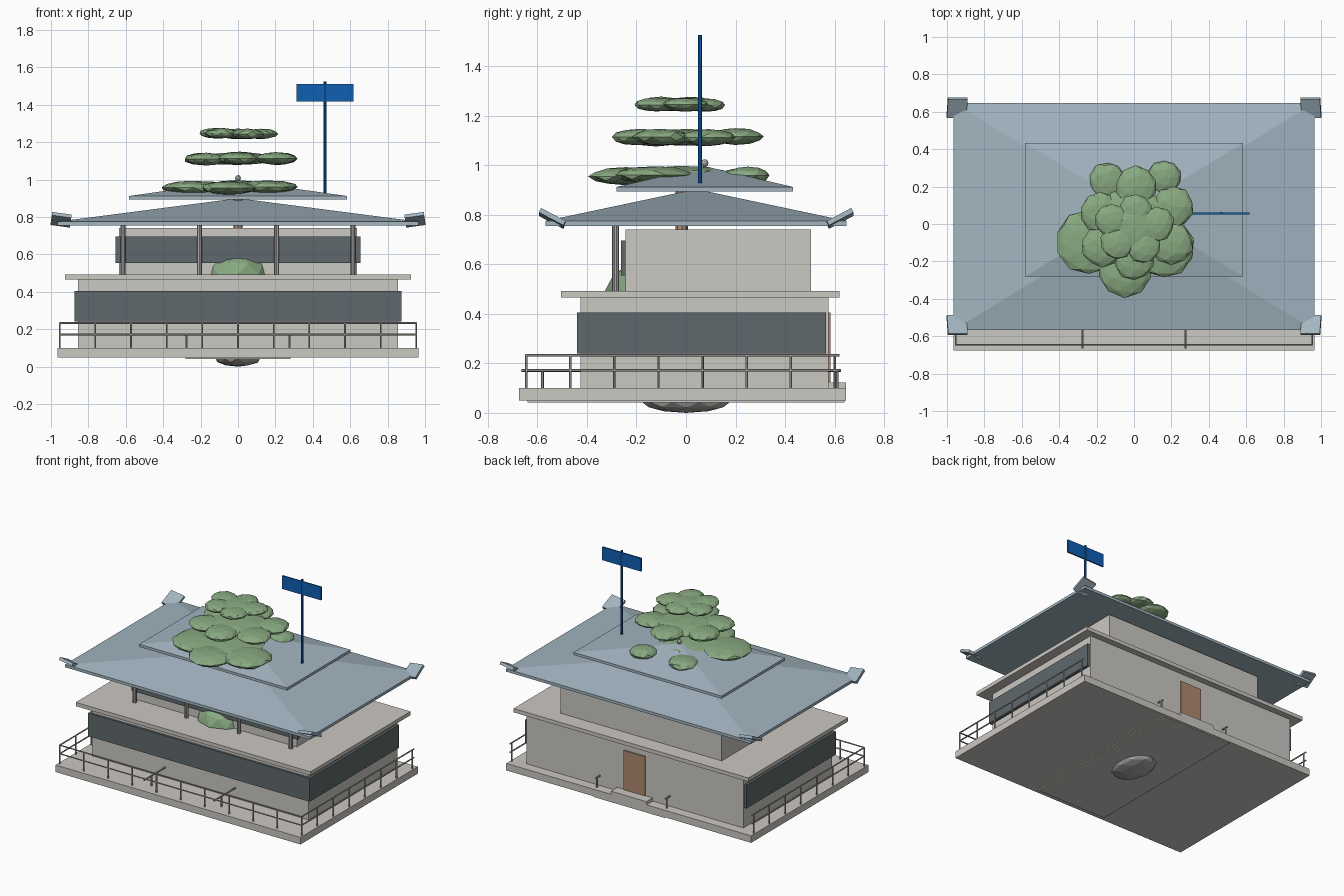
import bpy, bmesh, math, random
from mathutils import Matrix, Vector

if "Cube" in bpy.data.objects:
    bpy.data.objects.remove(bpy.data.objects["Cube"])

random.seed(4)


def material(name, rgb):
    m = bpy.data.materials.new(name)
    m.diffuse_color = (*rgb, 1)
    m.use_nodes = True
    m.node_tree.nodes["Principled BSDF"].inputs["Base Color"].default_value = m.diffuse_color
    return m


CONCRETE = material("concrete", (0.60, 0.58, 0.54))
STONE = material("grey stone", (0.42, 0.41, 0.40))
GLASS = material("dark glass", (0.115, 0.14, 0.15))
ROOF = material("blue grey roof", (0.36, 0.46, 0.53))
LEAF = material("leaf green", (0.25, 0.40, 0.22))
WOOD = material("brown wood", (0.42, 0.25, 0.16))
BLUE = material("sign blue", (0.005, 0.115, 0.45))


def finish(name, bm, mat):
    bmesh.ops.recalc_face_normals(bm, faces=bm.faces)
    me = bpy.data.meshes.new(name)
    bm.to_mesh(me)
    bm.free()
    me.materials.append(mat)
    ob = bpy.data.objects.new(name, me)
    bpy.context.collection.objects.link(ob)
    return ob


def add_box(bm, x, y, z):
    """Add a box given by its (min, max) range on each axis."""
    c = Vector([(a + b) / 2 for a, b in (x, y, z)])
    s = [b - a for a, b in (x, y, z)]
    bmesh.ops.create_cube(bm, size=1, matrix=Matrix.Translation(c) @ Matrix.Diagonal((*s, 1)))


def box(name, x, y, z, mat):
    bm = bmesh.new()
    add_box(bm, x, y, z)
    return finish(name, bm, mat)


def add_rod(bm, a, b, r, sides=8):
    a, b = Vector(a), Vector(b)
    rot = (b - a).to_track_quat('Z', 'Y').to_matrix().to_4x4()
    bmesh.ops.create_cone(bm, cap_ends=True, segments=sides, radius1=r, radius2=r,
                          depth=(b - a).length, matrix=Matrix.Translation((a + b) / 2) @ rot)


def add_blob(bm, centre, size, jitter=0.0, subdiv=2):
    ret = bmesh.ops.create_icosphere(bm, subdivisions=subdiv, radius=1)
    for v in ret["verts"]:
        k = 1 + random.uniform(-jitter, jitter)
        v.co = Vector([c + s * k * p for c, s, p in zip(centre, size, v.co)])


def hip_roof(name, x, y, eave, top, apex, flat):
    """Eave slab from eave to top, then four slopes to a small flat apex."""
    bm = bmesh.new()
    cx, cy = sum(x) / 2, sum(y) / 2
    levels = [(x, y, eave), (x, y, top),
              ((cx - flat, cx + flat), (cy - flat, cy + flat), apex)]
    rings = [[bm.verts.new(p) for p in ((u[0], v[0], z), (u[1], v[0], z),
                                        (u[1], v[1], z), (u[0], v[1], z))]
             for u, v, z in levels]
    bm.faces.new(rings[0])
    bm.faces.new(rings[2])
    for lo, hi in zip(rings, rings[1:]):
        for i in range(4):
            j = (i + 1) % 4
            bm.faces.new((lo[i], lo[j], hi[j], hi[i]))
    return finish(name, bm, ROOF)


# Base, walkway strip and rounded stone underneath
box("base_slab", (-0.965, 0.965), (-0.675, 0.645), (0.05, 0.10), CONCRETE)
box("walkway_strip", (-0.28, 0.28), (-0.64, 0.64), (0.042, 0.05), CONCRETE)
bm = bmesh.new()
add_blob(bm, (0, 0, 0.045), (0.125, 0.18, 0.045), 0.0)
finish("foundation_stone", bm, STONE)

# Ground floor with glass bands on front and sides
box("ground_floor", (-0.855, 0.855), (-0.425, 0.575), (0.10, 0.465), CONCRETE)
box("front_window_band", (-0.873, 0.873), (-0.44, -0.425), (0.24, 0.405), GLASS)
for s, side in ((-1, "left"), (1, "right")):
    box(side + "_window_band", tuple(sorted((s * 0.855, s * 0.873))), (-0.425, 0.565),
        (0.24, 0.405), GLASS)
box("terrace_slab", (-0.925, 0.925), (-0.505, 0.62), (0.465, 0.492), CONCRETE)

# Back door and step
box("back_door", (-0.085, 0.085), (0.575, 0.584), (0.125, 0.405), WOOD)
box("door_step", (-0.14, 0.14), (0.575, 0.645), (0.10, 0.123), CONCRETE)

# Upper floor with front glass band and pillars
box("upper_floor", (-0.635, 0.635), (-0.245, 0.505), (0.492, 0.74), CONCRETE)
box("upper_window_band", (-0.655, 0.655), (-0.263, -0.245), (0.555, 0.695), GLASS)
bm = bmesh.new()
for x in (-0.615, -0.207, 0.207, 0.615):
    add_rod(bm, (x, -0.284, 0.492), (x, -0.284, 0.757), 0.014, 10)
finish("pillars", bm, STONE)

# Railings on the front and both sides
bm = bmesh.new()
X, YF, YB = 0.953, -0.645, 0.62
for z in (0.172, 0.233):
    add_rod(bm, (-X, YF, z), (X, YF, z), 0.005, 6)
    for s in (-1, 1):
        add_rod(bm, (s * X, YF, z), (s * X, YB, z), 0.005, 6)
for i in range(11):
    x = -X + i * X / 5
    add_rod(bm, (x, YF, 0.10), (x, YF, 0.233), 0.005, 6)
for s in (-1, 1):
    for i in range(1, 8):
        y = YF + i * 0.178
        add_rod(bm, (s * X, y, 0.10), (s * X, y, 0.233), 0.005, 6)
finish("railings", bm, STONE)

# Low handrails beside the walkway, front and back
bm = bmesh.new()
for x in (-0.275, 0.275):
    for y0, y1, yp in ((-0.665, -0.425, -0.58), (0.575, 0.625, 0.61)):
        add_rod(bm, (x, y0, 0.172), (x, y1, 0.172), 0.006, 6)
        add_rod(bm, (x, yp, 0.10), (x, yp, 0.172), 0.006, 6)
finish("walkway_handrails", bm, STONE)

# Two stacked hip roofs with ball finial
hip_roof("main_roof", (-0.965, 0.965), (-0.568, 0.648), 0.755, 0.775, 0.895, 0.04)
hip_roof("top_roof", (-0.583, 0.583), (-0.28, 0.432), 0.893, 0.912, 0.993, 0.012)
bm = bmesh.new()
add_blob(bm, (0, 0.075, 1.008), (0.016, 0.016, 0.016))
finish("roof_finial", bm, STONE)

# Upturned corner plates
bm = bmesh.new()
for sx in (-1, 1):
    for sy, y in ((-1, -0.54), (1, 0.622)):
        mat = (Matrix.Translation((sx * 0.946, y, 0.785))
               @ Matrix.Rotation(math.radians(-8 * sx), 4, 'Y')
               @ Matrix.Rotation(math.radians(28 * sy), 4, 'X')
               @ Matrix.Diagonal((0.105, 0.112, 0.02, 1)))
        bmesh.ops.create_cube(bm, size=1, matrix=mat)
finish("roof_corner_plates", bm, ROOF)

# Rounded bush on the terrace
bm = bmesh.new()
add_blob(bm, (0, -0.135, 0.495), (0.193, 0.19, 0.125), 0.02)
finish("terrace_bush", bm, LEAF)

# Tree trunk and three tiers of flattened foliage lobes (x, y, radius)
bm = bmesh.new()
add_rod(bm, (0, -0.017, 0.492), (0, -0.017, 0.90), 0.025, 8)
finish("tree_trunk", bm, WOOD)
tiers = {
    "lower_foliage": (0.957, 0.036, [(0, -0.02, 0.20), (-0.24, -0.10, 0.175), (-0.05, -0.24, 0.15),
                                     (0.16, -0.13, 0.16), (-0.14, 0.23, 0.10), (0.16, 0.25, 0.09)]),
    "middle_foliage": (1.113, 0.034, [(0, 0, 0.20), (0.01, 0.20, 0.11), (0.21, 0.09, 0.11),
                                      (0.20, -0.10, 0.115), (0.0, -0.19, 0.11),
                                      (-0.17, -0.12, 0.11), (-0.18, 0.06, 0.11)]),
    "top_foliage": (1.246, 0.028, [(0, -0.02, 0.13), (0.12, 0.0, 0.095), (0.05, -0.12, 0.09),
                                   (-0.09, -0.10, 0.09), (-0.12, 0.02, 0.09), (0.01, 0.07, 0.09)]),
}
for name, (z, h, lobes) in tiers.items():
    bm = bmesh.new()
    for x, y, r in lobes:
        add_blob(bm, (x, y, z + random.uniform(-0.004, 0.004)), (r, r, h), 0.05)
    finish(name, bm, LEAF)

# Sign on a pole
bm = bmesh.new()
add_rod(bm, (0.465, 0.057, 0.90), (0.465, 0.057, 1.525), 0.008, 8)
finish("sign_pole", bm, BLUE)
box("sign_panel", (0.312, 0.617), (0.052, 0.062), (1.418, 1.512), BLUE)
